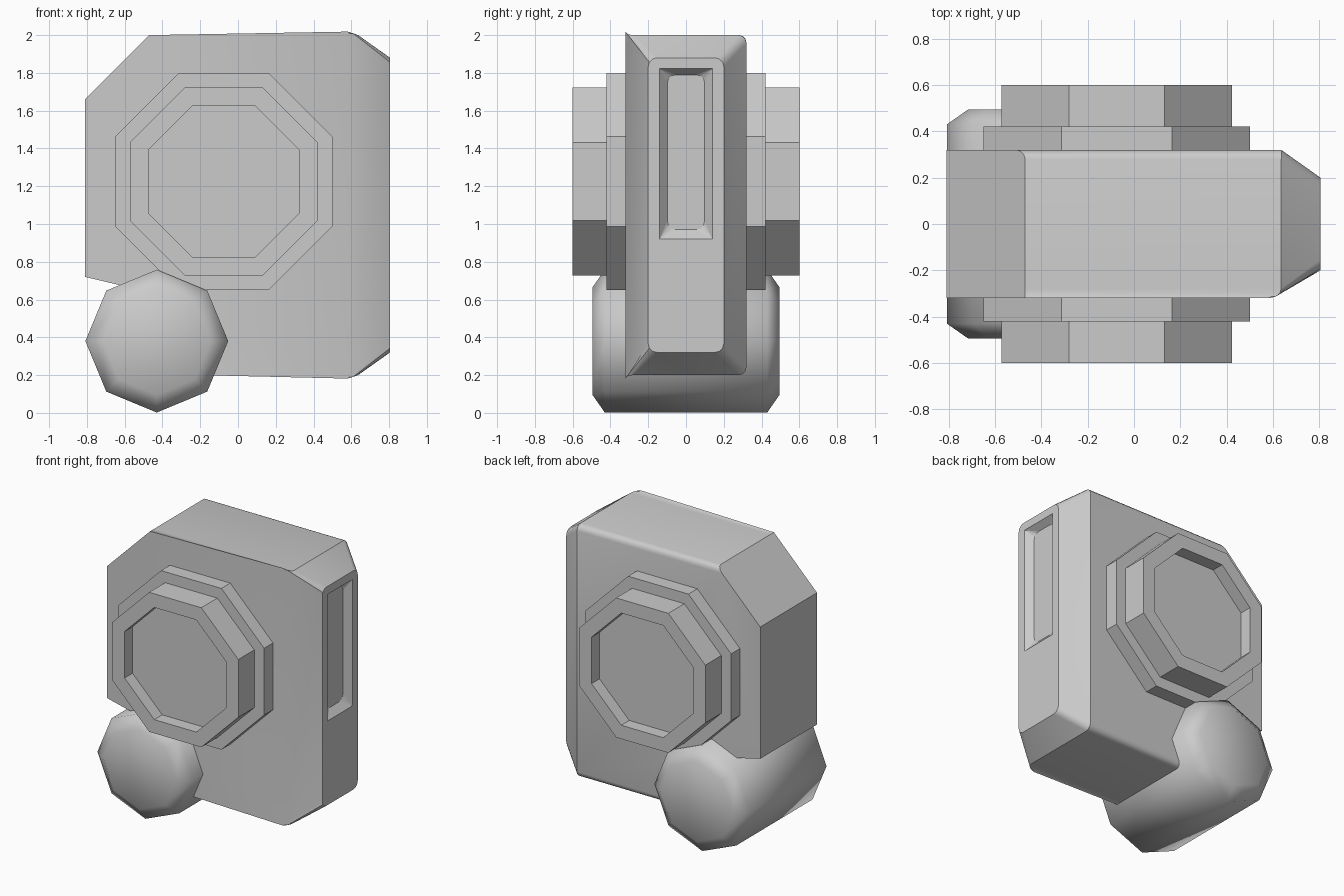
import bpy, bmesh
from math import sin, cos, pi, radians
from mathutils import Vector

if "Cube" in bpy.data.objects:
    bpy.data.objects.remove(bpy.data.objects["Cube"])


def finish(bm, name, angle=None):
    bmesh.ops.recalc_face_normals(bm, faces=bm.faces)
    mesh = bpy.data.meshes.new(name)
    bm.to_mesh(mesh)
    bm.free()
    ob = bpy.data.objects.new(name, mesh)
    bpy.context.collection.objects.link(ob)
    bpy.ops.object.select_all(action='DESELECT')
    bpy.context.view_layer.objects.active = ob
    ob.select_set(True)
    if angle:
        bpy.ops.object.shade_smooth_by_angle(angle=radians(angle))
    return ob


def loft(bm, rings):
    """Skin a list of point rings and cap both ends."""
    vs = [[bm.verts.new(p) for p in r] for r in rings]
    n = len(vs[0])
    for a, b in zip(vs, vs[1:]):
        for i in range(n):
            bm.faces.new((a[i], a[(i + 1) % n], b[(i + 1) % n], b[i]))
    bm.faces.new(vs[0])
    bm.faces.new(vs[-1])
    return vs


def octagon_lathe(name, cx, cz, profile, turn, angle=None):
    """Eight-sided solid around the y axis from (radius, y) pairs."""
    bm = bmesh.new()
    loft(bm, [[(cx + r * cos(turn + i * pi / 4), y, cz + r * sin(turn + i * pi / 4))
               for i in range(8)] for r, y in profile])
    return finish(bm, name, angle)


def rect(x, hy, z0, z1):
    return [(x, -hy, z0), (x, hy, z0), (x, hy, z1), (x, -hy, z1)]


# Main body: side outline, tapered front end, rounded long edges
outline = [(-.81, .72), (-.81, 1.66), (-.47, 2), (.64, 2), (.64, .2), (-.2, .2), (-.43, .63)]
bm = bmesh.new()
sides = loft(bm, [[(x, y, z) for x, z in outline] for y in (-.32, .32)])
end = next(f for f in bm.faces if all(abs(v.co.x - .64) < 1e-4 for v in f.verts))
tip = bmesh.ops.extrude_discrete_faces(bm, faces=[end])['faces'][0]
for v in tip.verts:
    v.co = Vector((.805, .2 if v.co.y > 0 else -.2, 1.88 if v.co.z > 1 else .32))
bm.edges.ensure_lookup_table()
long_edges = []
for e in bm.edges:
    a, b = e.verts
    same_side = a.co.y * b.co.y > 0
    same_end = (a.co.z > 1.8 and b.co.z > 1.8) or (a.co.z < .4 and b.co.z < .4)
    if same_side and same_end and abs(a.co.x - b.co.x) > .1 and max(a.co.x, b.co.x) > .6:
        long_edges.append(e)
bmesh.ops.bevel(bm, geom=long_edges, offset=.04, segments=3, profile=.5, affect='EDGES')
body = finish(bm, "body", 35)

# Slot recess in the front end
bm = bmesh.new()
loft(bm, [rect(.76, .098, .97, 1.79), rect(.805, .14, .92, 1.822), rect(.85, .182, .87, 1.854)])
corners = [e for e in bm.edges if abs(e.verts[0].co.x - e.verts[1].co.x) > .01]
bmesh.ops.bevel(bm, geom=corners, offset=.035, segments=3, profile=.5, affect='EDGES')
cutter = finish(bm, "slot_cutter")
cutter.hide_render = True
mod = body.modifiers.new("slot", 'BOOLEAN')
mod.operation = 'DIFFERENCE'
mod.solver = 'EXACT'
mod.object = cutter
bpy.context.view_layer.objects.active = body
bpy.ops.object.modifier_apply(modifier=mod.name)
bpy.data.objects.remove(cutter)

# Stepped octagonal hubs with a recessed face, one per side
k = 1 / cos(pi / 8)
hub = [(.575, .3), (.575, .42), (.4975, .42), (.4975, .6), (.4, .6), (.4, .51)]
for name, s in (("front_hub", -1), ("back_hub", 1)):
    octagon_lathe(name, -.075, 1.225, [(r * k, s * y) for r, y in hub], pi / 8)

# Smooth roller under the rear corner
octagon_lathe("roller", -.43, .38, [(.285, -.495), (.378, -.43), (.378, .43), (.285, .495)], 0, 180)
